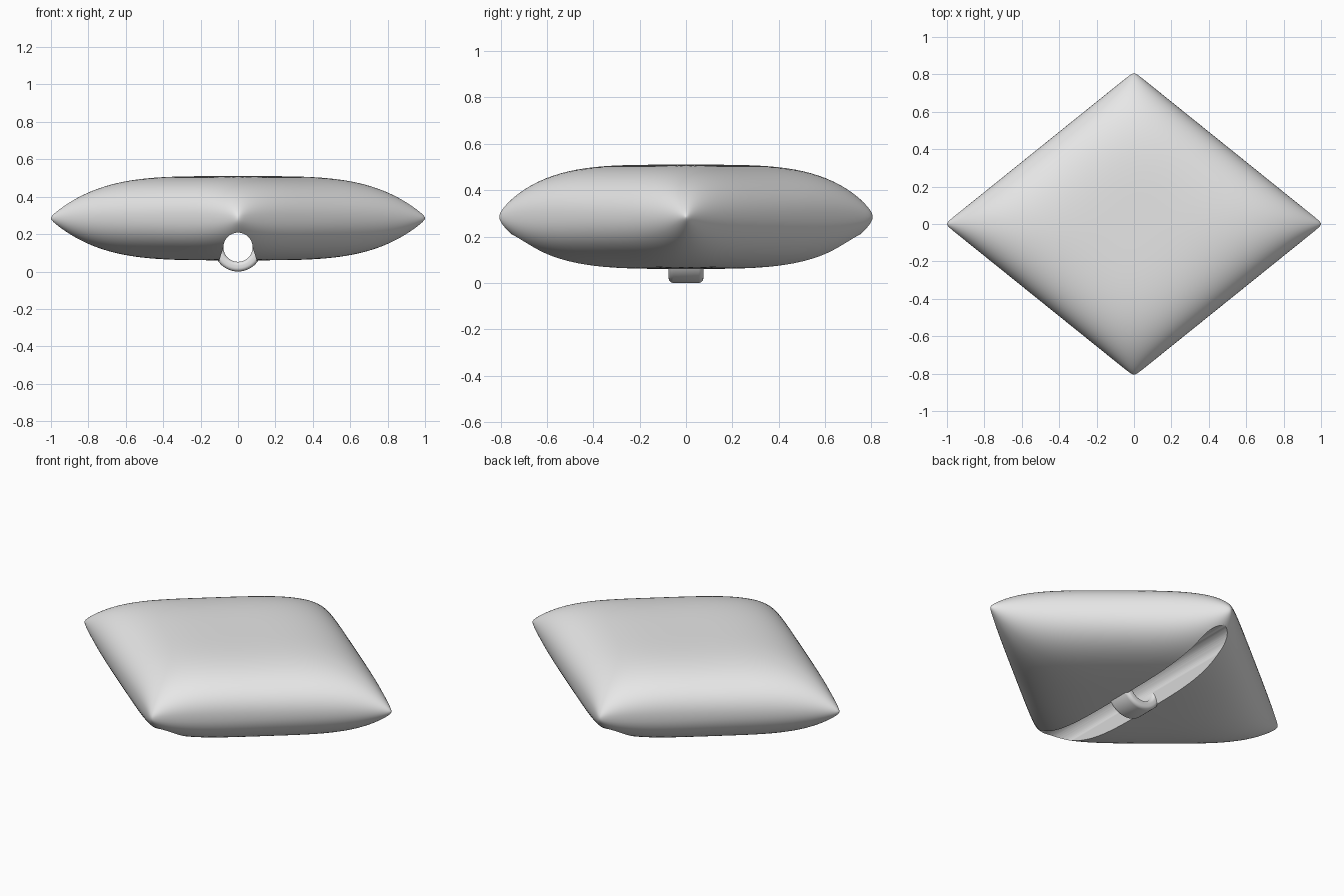
import bpy, bmesh, math

cube = bpy.data.objects.get("Cube")
if cube:
    bpy.data.objects.remove(cube, do_unlink=True)

grey = bpy.data.materials.new("plain grey")
grey.use_nodes = True
grey.diffuse_color = (0.8, 0.8, 0.8, 1)
grey.node_tree.nodes["Principled BSDF"].inputs["Base Color"].default_value = (0.8, 0.8, 0.8, 1)

HALF_X, HALF_Y, HALF_Z, MID_Z = 1.0, 0.805, 0.225, 0.285
HOLE_Z, HOLE_R = 0.13, 0.078


def make_object(name, bm):
    bmesh.ops.recalc_face_normals(bm, faces=bm.faces)
    mesh = bpy.data.meshes.new(name)
    bm.to_mesh(mesh)
    bm.free()
    mesh.materials.append(grey)
    obj = bpy.data.objects.new(name, mesh)
    bpy.context.collection.objects.link(obj)
    return obj


def activate(obj):
    bpy.ops.object.select_all(action='DESELECT')
    obj.select_set(True)
    bpy.context.view_layer.objects.active = obj


def smooth(obj, degrees):
    activate(obj)
    bpy.ops.object.shade_smooth_by_angle(angle=math.radians(degrees))


# Diamond cushion: two domed grids joined along the rim
def cushion_point(s, t, side):
    a, b = math.sin(s * math.pi / 2), math.sin(t * math.pi / 2)
    dome = max(0, (1 - a ** 4) * (1 - b ** 4))
    x, y = (a + b) / 2, (a - b) / 2
    power = 0.5 - 0.08 * abs(y) / (abs(x) + abs(y) + 0.01)
    height = HALF_Z * dome ** power
    # blunt the four tips slightly
    pinch = 1 - 0.012 * (a * b) ** 40
    grow = 1 / (1 - 0.012)
    return (x * HALF_X * pinch * grow, y * HALF_Y * pinch * grow, MID_Z + side * height)


bm = bmesh.new()
N = 56
for side in (1, -1):
    grid = [[bm.verts.new(cushion_point(2 * i / N - 1, 2 * j / N - 1, side))
             for j in range(N + 1)] for i in range(N + 1)]
    for i in range(N):
        for j in range(N):
            bm.faces.new((grid[i][j], grid[i + 1][j], grid[i + 1][j + 1], grid[i][j + 1]))
bmesh.ops.remove_doubles(bm, verts=bm.verts, dist=0.0002)
# keep the tips inside the unit bounds after blunting
reach = max(v.co.x for v in bm.verts)
for v in bm.verts:
    v.co.x /= reach
    v.co.y /= reach
cushion = make_object("cushion", bm)

# Arched groove running front to back under the cushion
outline = [(0.125, -0.05), (0.1, 0.06)]
outline += [(HOLE_R * math.cos(math.pi * k / 24), HOLE_Z + HOLE_R * math.sin(math.pi * k / 24))
            for k in range(25)]
outline += [(-0.1, 0.06), (-0.125, -0.05)]
bm = bmesh.new()
rows = [[bm.verts.new((x, y, z)) for x, z in outline] for y in (-1, 1)]
for row in rows:
    bm.faces.new(row)
for k in range(len(outline)):
    m = (k + 1) % len(outline)
    bm.faces.new((rows[0][k], rows[0][m], rows[1][m], rows[1][k]))
cutter = make_object("groove_cutter", bm)
cutter.hide_render = True

activate(cushion)
cut = cushion.modifiers.new("groove", 'BOOLEAN')
cut.operation = 'DIFFERENCE'
cut.solver = 'EXACT'
cut.object = cutter
bpy.ops.object.modifier_apply(modifier=cut.name)
bpy.data.objects.remove(cutter, do_unlink=True)
smooth(cushion, 40)

# Hanging loop: rounded bar swept along the lower half circle
HALF_W, THICK, ROUND = 0.075, 0.052, 0.02
section = []
for cy, cr, start in ((1, 1, 0), (-1, 1, 90), (-1, -1, 180), (1, -1, 270)):
    for k in range(6):
        ang = math.radians(start + 18 * k)
        section.append((cy * (HALF_W - ROUND) + ROUND * math.cos(ang),
                        HOLE_R + THICK / 2 + cr * (THICK / 2 - ROUND) + ROUND * math.sin(ang)))
bm = bmesh.new()
STEPS = 40
rings = []
for i in range(STEPS + 1):
    turn = math.pi + math.pi * i / STEPS
    rings.append([bm.verts.new((r * math.cos(turn), y, HOLE_Z + r * math.sin(turn)))
                  for y, r in section])
for low, high in zip(rings, rings[1:]):
    for k in range(len(section)):
        m = (k + 1) % len(section)
        bm.faces.new((low[k], low[m], high[m], high[k]))
bm.faces.new(rings[0])
bm.faces.new(rings[-1])
smooth(make_object("hanging_loop", bm), 40)
